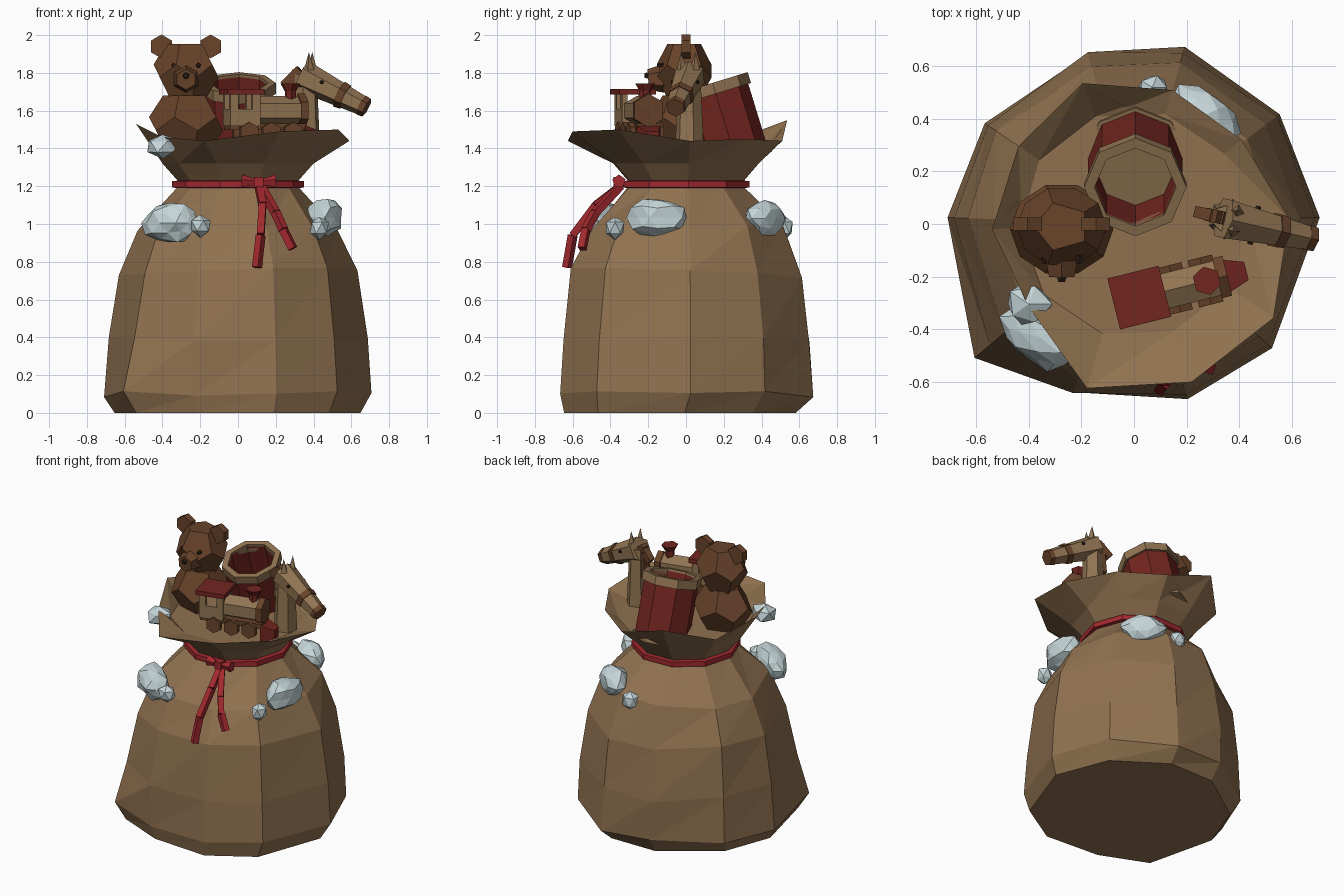
import bpy, bmesh, math, random
from math import radians, sin, cos
from mathutils import Matrix, Vector

random.seed(4)
if "Cube" in bpy.data.objects:
    bpy.data.objects.remove(bpy.data.objects["Cube"])


def material(name, r, g, b):
    m = bpy.data.materials.new(name)
    m.use_nodes = True
    m.diffuse_color = (r, g, b, 1)
    m.node_tree.nodes["Principled BSDF"].inputs["Base Color"].default_value = (r, g, b, 1)
    return m


TAN = material("tan cloth", .28, .167, .08)
WOOD = material("pale wood", .285, .175, .085)
BROWN = material("brown", .138, .056, .023)
DARK = material("dark brown", .025, .012, .008)
RED = material("toy red", .17, .019, .014)
RIBBON = material("ribbon red", .36, .022, .028)
SNOW = material("snow", .56, .67, .69)
I = Matrix.Identity(4)


def finish(name, bm, mat, matrix=I):
    bmesh.ops.recalc_face_normals(bm, faces=bm.faces)
    bm.transform(matrix)
    mesh = bpy.data.meshes.new(name)
    bm.to_mesh(mesh)
    bm.free()
    mesh.materials.append(mat)
    obj = bpy.data.objects.new(name, mesh)
    bpy.context.collection.objects.link(obj)
    return obj


def box(name, centre, size, mat, frame=I):
    bm = bmesh.new()
    bmesh.ops.create_cube(bm, size=1, matrix=Matrix.LocRotScale(Vector(centre), None, Vector(size)))
    return finish(name, bm, mat, frame)


def rod(name, a, b, r1, r2, sides, mat, frame=I, spin=0):
    """Tapered prism from a to b."""
    a, b = Vector(a), Vector(b)
    turn = (b - a).to_track_quat('Z', 'Y').to_matrix().to_4x4()
    bm = bmesh.new()
    bmesh.ops.create_cone(bm, cap_ends=True, segments=sides, radius1=r1, radius2=r2, depth=(b - a).length,
                          matrix=Matrix.Translation((a + b) / 2) @ turn @ Matrix.Rotation(radians(spin), 4, 'Z'))
    return finish(name, bm, mat, frame)


def lump(name, centre, size, heading=0):
    """Faceted irregular clump."""
    bm = bmesh.new()
    bmesh.ops.create_icosphere(bm, subdivisions=2 if max(size) > .1 else 1, radius=1)
    for v in bm.verts:
        v.co *= random.uniform(.86, 1.08)
    rot = Matrix.Rotation(radians(heading), 4, 'Z')
    return finish(name, bm, SNOW, Matrix.Translation(centre) @ rot @ Matrix.Diagonal((*size, 1)))


def dodecahedron(name, centre, size, mat):
    ico = bmesh.new()
    bmesh.ops.create_icosphere(ico, subdivisions=1, radius=1)
    bm = bmesh.new()
    for f in ico.faces:
        bm.verts.new(f.calc_center_median().normalized())
    ico.free()
    bmesh.ops.convex_hull(bm, input=bm.verts)
    bmesh.ops.dissolve_limit(bm, angle_limit=.05, verts=bm.verts, edges=bm.edges)
    return finish(name, bm, mat, Matrix.Translation(centre) @ Matrix.Diagonal((*size, 1)))


def loft(name, rings, mat, frame=I, closed=False, caps=False):
    """Skin between rings of points."""
    bm = bmesh.new()
    loops = [[bm.verts.new(p) for p in ring] for ring in rings]
    n = len(loops[0])
    for a, b in zip(loops, loops[1:] + loops[:1] if closed else loops[1:]):
        for i in range(n):
            bm.faces.new((a[i], a[(i + 1) % n], b[(i + 1) % n], b[i]))
    if caps:
        bm.faces.new(loops[0])
        bm.faces.new(loops[-1])
    bmesh.ops.triangulate(bm, faces=[f for f in bm.faces if len(f.verts) == 4], quad_method='FIXED')
    return finish(name, bm, mat, frame)


def polar(angle, r, z, dy=0.0):
    return (r * cos(radians(angle)), r * sin(radians(angle)) + dy, z)


def circle(r, z, n, start=2):
    return [polar(start + 360 * i / n, r, z) for i in range(n)]


# Sack: lumpy body, pinched neck, flared jagged rim and inner floor
columns = [(2, .71), (37, .69), (74, .695), (105, .67), (146, .685),
           (178, .71), (220, .785), (250, .68), (287, .69), (318, .70)]


def body_ring(scale, z, even, zj=0.0, dy=0.0):
    """Body outline, evened out towards a circle higher up."""
    return [polar(a, scale * (r + (.69 - r) * even) + random.uniform(-.008, .008),
                  z + random.uniform(-zj, zj), dy) for a, r in columns]


rim_shape = [(.59, 1.44), (.52, 1.45), (.53, 1.44), (.57, 1.55), (.53, 1.46),
             (.54, 1.53), (.51, 1.46), (.65, 1.44), (.64, 1.49), (.64, 1.50)]
rim = [polar(2 + 36 * i, r, z) for i, (r, z) in enumerate(rim_shape)]
loft("sack", [body_ring(.925, 0, .2, dy=-.03), body_ring(1, .1, 0, .02), body_ring(.985, .4, .6, .03),
              body_ring(.915, .74, .8, .03), body_ring(.77, .98, .9, .02), circle(.325, 1.19, 10),
              circle(.32, 1.23, 10), circle(.40, 1.32, 10), rim, circle(.435, 1.40, 10)], TAN, caps=True)

# Ribbon band, bow and tails
loft("ribbon_band", [circle(.315, 1.19, 10), circle(.35, 1.193, 10), circle(.35, 1.227, 10),
                     circle(.315, 1.23, 10)], RIBBON, closed=True)
knot = Vector((.11, -.36, 1.22))
box("bow_knot", knot, (.05, .05, .055), RIBBON)
for side, s in (("left", 1), ("right", -1)):
    rod("bow_loop_" + side, knot, knot + Vector((s * .09, .005, .005)), .012, .037, 5, RIBBON)
tails = {"right": [(.11, -.35, 1.2), (.13, -.48, 1.1), (.12, -.6, .94), (.10, -.63, .77)],
         "left": [(.12, -.35, 1.2), (.2, -.48, 1.06), (.24, -.53, .97), (.29, -.55, .87)]}
for side, pts in tails.items():
    for a, b in zip(pts, pts[1:]):
        rod("ribbon_tail_" + side, a, b, .027, .027, 4, RIBBON, spin=45)

# Snow clumps
for centre, size, heading in [
        ((-.36, -.43, 1.005), (.17, .1, .11), -38), ((-.2, -.51, .99), (.06, .055, .06), 0),
        ((.46, -.15, 1.035), (.1, .155, .11), 0), ((.43, -.375, .98), (.055, .055, .065), 0),
        ((.27, .415, 1.03), (.15, .09, .1), -38), ((.07, .52, .98), (.06, .05, .065), 0),
        ((-.4, -.305, 1.41), (.095, .09, .068), 0)]:
    lump("snow_clump", centre, size, heading)

# Bear
bx = -.275
dodecahedron("bear_body", (bx, -.02, 1.53), (.2, .18, .19), BROWN)
dodecahedron("bear_head", (bx, -.01, 1.81), (.175, .155, .18), BROWN)
rod("bear_muzzle", (bx, -.12, 1.77), (bx, -.2, 1.765), .075, .055, 6, BROWN)
rod("bear_nose", (bx, -.195, 1.785), (bx, -.22, 1.785), .02, .014, 5, DARK)
for side, s in (("left", 1), ("right", -1)):
    rod("bear_ear_" + side, (bx + s * .13, -.025, 1.94), (bx + s * .13, .025, 1.94), .063, .063, 6, BROWN)
    rod("bear_eye_" + side, (bx + s * .065, -.12, 1.84), (bx + s * .065, -.15, 1.84), .014, .01, 5, DARK)

# Tilted drum: open tube with two hoops and a pale floor
drum = Matrix.Translation((.005, .14, 1.747)) @ Matrix.Rotation(radians(17), 4, 'X')


def tube(name, outer, inner, low, high, mat):
    loft(name, [circle(r, z, 8, start=0) for r, z in
                ((outer, low), (outer, high), (inner, high), (inner, low))], mat, drum, closed=True)


tube("drum_shell", .18, .155, -.41, -.015, RED)
tube("drum_top_hoop", .195, .155, -.06, 0, WOOD)
tube("drum_bottom_hoop", .195, .155, -.44, -.395, WOOD)
rod("drum_floor", (0, 0, -.29), (0, 0, -.27), .156, .156, 8, WOOD, drum)

# Train, local x pointing forward
train = Matrix.Translation((.02, -.28, 1.44)) @ Matrix.Rotation(radians(14), 4, 'Z')
box("train_base", (.13, 0, .075), (.42, .13, .035), BROWN, train)
box("train_cab", (0, 0, .125), (.165, .16, .09), WOOD, train)
for x in (-.06, .06):
    for y in (-.065, .065):
        box("train_cab_post", (x, y, .205), (.045, .03, .09), WOOD, train)
box("train_roof", (0, 0, .26), (.2, .2, .03), RED, train)
rod("train_boiler", (.08, 0, .16), (.31, 0, .16), .078, .078, 6, WOOD, train)
rod("train_smokebox", (.305, 0, .16), (.345, 0, .16), .09, .09, 6, BROWN, train)
rod("train_chimney", (.265, 0, .22), (.265, 0, .265), .03, .03, 6, RED, train)
rod("train_chimney_top", (.265, 0, .265), (.265, 0, .305), .032, .055, 6, RED, train)
rod("train_bumper", (.33, 0, .015), (.42, 0, .015), .095, .05, 4, RED, train, spin=45)
for x in (.02, .14, .26):
    for s in (-1, 1):
        rod("train_wheel", (x, s * .062, .045), (x, s * .092, .045), .055, .055, 6, BROWN, train)

# Horse head on a neck, local x pointing forward
horse = Matrix.Translation((.35, .02, 1.405)) @ Matrix.Rotation(radians(-13), 4, 'Z')
rod("horse_neck", (.01, 0, -.01), (.01, 0, .39), .078, .06, 6, WOOD, horse)
rod("horse_head", (-.01, 0, .38), (.32, 0, .22), .085, .052, 6, WOOD, horse)
rod("horse_bridle", (.19, 0, .283), (.225, 0, .266), .073, .068, 6, BROWN, horse)
rod("horse_nose", (.31, 0, .225), (.34, 0, .21), .056, .052, 6, BROWN, horse)
rod("horse_mane", (-.055, 0, .2), (-.035, 0, .41), .035, .035, 4, BROWN, horse, spin=45)
rod("horse_forelock", (-.11, 0, .33), (-.02, 0, .41), .03, .035, 4, BROWN, horse, spin=45)
for side, s in (("left", 1), ("right", -1)):
    rod("horse_ear_" + side, (.035, s * .035, .41), (.035, s * .04, .505), .028, 0, 4, WOOD, horse)
    rod("horse_eye_" + side, (.11, s * .06, .345), (.11, s * .075, .345), .013, .01, 5, DARK, horse)
